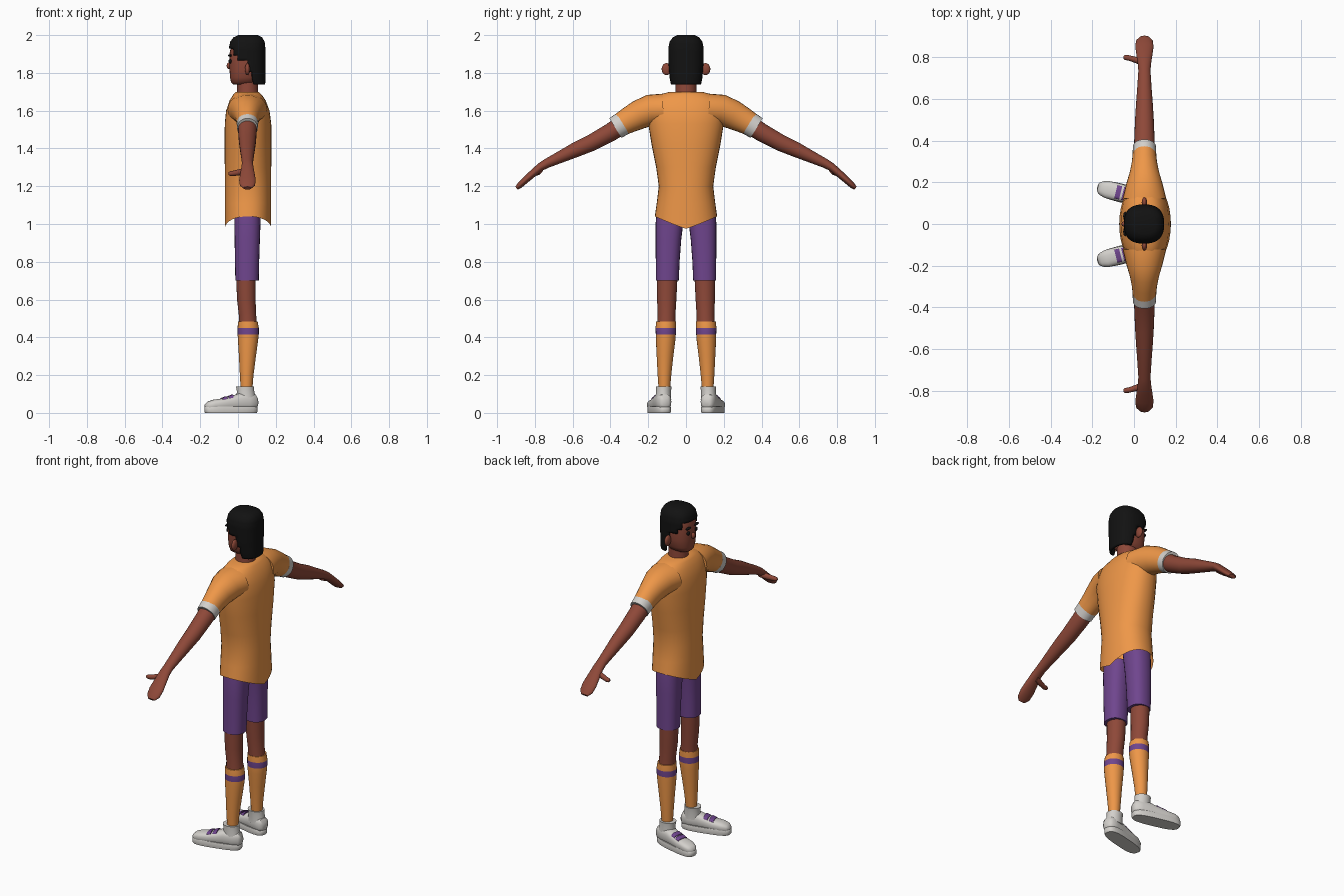
import bpy, bmesh, math
from mathutils import Vector, Matrix

if "Cube" in bpy.data.objects:
    bpy.data.objects.remove(bpy.data.objects["Cube"])

COLOURS = {
    "orange": (0.86, 0.31, 0.065, 1), "skin": (0.27, 0.065, 0.04, 1),
    "purple": (0.16, 0.06, 0.27, 1), "white": (0.65, 0.63, 0.6, 1),
    "black": (0.006, 0.006, 0.006, 1),
}
MATS = {}
for key, col in COLOURS.items():
    MATS[key] = bpy.data.materials.new(key)
    MATS[key].diffuse_color = col


def finish(name, bm, colours, mirror=False, sharp=50):
    bmesh.ops.recalc_face_normals(bm, faces=bm.faces)
    me = bpy.data.meshes.new(name)
    bm.to_mesh(me)
    bm.free()
    for c in colours:
        me.materials.append(MATS[c])
    for p in me.polygons:
        p.use_smooth = True
    me.set_sharp_from_angle(angle=math.radians(sharp))
    ob = bpy.data.objects.new(name, me)
    bpy.context.collection.objects.link(ob)
    if mirror:
        m = ob.modifiers.new("mirror", 'MIRROR')
        m.use_axis = (False, True, False)
    return ob


def loft(name, rings, colours, bands=None, n=24, p=1.0, caps=(True, True),
         mirror=False, hem=0.0, keep=None):
    """rings: (centre, u half-axis, v half-axis); bands: colour index per gap."""
    bm = bmesh.new()
    rows = []
    for i, (c, u, v) in enumerate(rings):
        row = []
        for k in range(n):
            a = 2 * math.pi * k / n
            ca, sa = math.cos(a), math.sin(a)
            co = (Vector(c) + Vector(u) * math.copysign(abs(ca) ** p, ca)
                  + Vector(v) * math.copysign(abs(sa) ** p, sa))
            if i == 0:
                co.z -= hem * (1 - abs(sa))
            row.append(bm.verts.new(co))
        rows.append(row)
    for i in range(len(rows) - 1):
        for k in range(n):
            j = (k + 1) % n
            f = bm.faces.new((rows[i][k], rows[i][j], rows[i + 1][j], rows[i + 1][k]))
            f.material_index = bands[i] if bands else 0
    if caps[0]:
        bm.faces.new(rows[0])
    if caps[1]:
        bm.faces.new(rows[-1])
    if keep:
        gone = [f for f in bm.faces if not keep(f.calc_center_median())]
        bmesh.ops.delete(bm, geom=gone, context='FACES')
    return finish(name, bm, colours, mirror)


def upright(rows, y=0.0):
    """Horizontal rings from (z, x centre, x half, y half[, y centre])."""
    return [((r[1], r[4] if len(r) > 4 else y, r[0]), (r[2], 0, 0), (0, r[3], 0)) for r in rows]


def limb(rows, x=0.05):
    """Rings along an arm from (y, z, x half, thickness half), square to the path."""
    out = []
    for i, (y, z, a, b) in enumerate(rows):
        q, r = rows[max(i - 1, 0)], rows[min(i + 1, len(rows) - 1)]
        d = Vector((0, r[0] - q[0], r[1] - q[1])).normalized()
        out.append(((x, y, z), (a, 0, 0), (0, -d.z * b, d.y * b)))
    return out


def ball(name, centre, size, colour, mirror=False):
    bm = bmesh.new()
    bmesh.ops.create_uvsphere(bm, u_segments=16, v_segments=10, radius=1,
                              matrix=Matrix.Translation(centre) @ Matrix.Diagonal((*size, 1)))
    return finish(name, bm, [colour], mirror)


# Shirt body with dipped hem, sleeves and cuffs
loft("shirt_body", upright([
    (1.04, .053, .123, .165), (1.11, .053, .123, .155), (1.20, .053, .123, .144),
    (1.30, .053, .123, .158), (1.42, .053, .124, .182), (1.53, .053, .123, .20),
    (1.60, .052, .115, .205), (1.655, .051, .095, .19), (1.685, .05, .075, .14),
    (1.70, .05, .06, .085)]), ["orange"], n=36, p=.9, caps=(False, True), hem=.065)
loft("sleeve", limb([(.12, 1.605, .105, .085), (.19, 1.602, .088, .083),
                     (.25, 1.578, .07, .077), (.30, 1.552, .06, .069),
                     (.343, 1.528, .056, .062)]), ["orange"], mirror=True)
loft("sleeve_cuff", limb([(.335, 1.532, .057, .063), (.374, 1.508, .055, .061)]),
     ["white"], mirror=True)

# Arm running into a flat mitten hand, with thumb
loft("arm_and_hand", limb([
    (.34, 1.525, .05, .05), (.40, 1.485, .049, .048), (.50, 1.43, .045, .044),
    (.58, 1.395, .04, .04), (.66, 1.357, .034, .032), (.735, 1.322, .029, .025),
    (.77, 1.302, .032, .022), (.81, 1.268, .038, .02), (.85, 1.233, .044, .018),
    (.88, 1.205, .04, .016), (.897, 1.19, .022, .01)]), ["skin"], mirror=True)
loft("thumb", [((.05, .775, 1.285), (0, .018, 0), (0, 0, .018)),
               ((.015, .785, 1.275), (0, .016, 0), (0, 0, .017)),
               ((-.025, .797, 1.268), (0, .013, 0), (0, 0, .014)),
               ((-.043, .799, 1.267), (0, .012, 0), (0, 0, .012)),
               ((-.051, .80, 1.267), (0, .006, 0), (0, 0, .006))],
     ["skin"], n=12, mirror=True)

# Shorts, legs, socks
loft("shorts_leg", upright([(.70, .048, .062, .061, .099), (.80, .048, .064, .063, .097),
                            (.92, .049, .067, .068, .093), (1.0, .05, .069, .073, .088),
                            (1.06, .05, .07, .074, .082)]), ["purple"], p=.85, mirror=True)
loft("leg", upright([(.46, .053, .048, .048, .105), (.52, .05, .046, .047, .103),
                     (.60, .044, .049, .051, .102), (.72, .042, .052, .055, .10)]),
     ["skin"], mirror=True)
loft("sock", upright([(.11, .045, .03, .029, .115), (.20, .046, .036, .036, .114),
                      (.30, .05, .045, .044, .111), (.38, .053, .053, .051, .108),
                      (.415, .054, .056, .053, .107), (.45, .054, .056, .054, .107),
                      (.485, .052, .052, .052, .106)]),
     ["orange", "purple"], bands=[0, 0, 0, 0, 1, 0], mirror=True)

# Shoes, toes turned outward
HEEL = Vector((.103, .108, 0))
DIR = Vector((-.97, .24, 0)).normalized()
SIDE = Vector((-DIR.y, DIR.x, 0))


def shoe_rings(rows):
    return [(HEEL + DIR * t + Vector((0, 0, (lo + hi) / 2)), SIDE * w, (0, 0, (hi - lo) / 2))
            for t, w, lo, hi in rows]


loft("shoe_upper", shoe_rings([
    (.0, .018, .035, .075), (.012, .034, .02, .098), (.05, .041, .015, .105),
    (.10, .041, .015, .104), (.14, .041, .015, .09), (.19, .043, .015, .077),
    (.24, .042, .015, .07), (.27, .033, .015, .06), (.285, .016, .02, .045)]),
    ["white"], p=.75, mirror=True)
loft("shoe_collar", upright([(.07, .043, .052, .042, .12), (.115, .04, .046, .04, .119),
                             (.14, .038, .048, .042, .118)]), ["white"], mirror=True)
mid = HEEL + DIR * .145
loft("shoe_sole", [(mid + Vector((0, 0, z)), DIR * .143 * s, SIDE * .045 * s)
                   for z, s in ((0, .97), (.006, 1), (.03, 1), (.034, .97))],
     ["white"], p=.65, n=32, mirror=True)
for i, (t, hi) in enumerate(((.138, .095), (.172, .086))):
    loft(f"shoe_strap_{i + 1}", shoe_rings([(t, .033, .05, hi + .002),
                                            (t + .024, .033, .05, hi - .007)]),
         ["purple"], p=.6, mirror=True)

# Neck and head
loft("neck", upright([(1.64, .05, .06, .06), (1.70, .05, .056, .056),
                      (1.79, .05, .055, .055)]), ["skin"])
loft("head", upright([(1.738, .025, .05, .04), (1.75, .03, .067, .06),
                      (1.775, .038, .08, .074), (1.82, .043, .088, .082),
                      (1.90, .046, .091, .085), (1.95, .05, .085, .08),
                      (1.98, .05, .06, .06)]), ["skin"], n=32, p=.85)
ball("ear", (.05, .103, 1.82), (.013, .026, .032), "skin", True)
ball("nose", (-.047, 0, 1.838), (.013, .013, .018), "skin")
ball("eye", (-.041, .036, 1.862), (.009, .012, .012), "black", True)
ball("eyebrow", (-.042, .037, 1.892), (.01, .022, .007), "black", True)

# Hair cap, cut away around the face and ears
HAIR = [(1.738, .066, .078, .08), (1.77, .055, .09, .087), (1.84, .05, .095, .092),
        (1.93, .048, .097, .094), (1.965, .05, .091, .087), (1.988, .052, .076, .07),
        (2.0, .053, .052, .047)]
rows = []
for a, b in zip(HAIR, HAIR[1:]):
    steps = max(1, round((b[0] - a[0]) / .012))
    rows += [tuple(p + (q - p) * s / steps for p, q in zip(a, b)) for s in range(steps)]
rows.append(HAIR[-1])


def is_hair(c):
    if c.z > 1.925:
        return True
    edge = -.025 if c.z > 1.895 else 0.0 if c.z > 1.86 else .045 if c.z > 1.80 else .075
    return c.x > edge


hair = loft("hair", upright(rows), ["black"], n=40, p=.8, caps=(False, True), keep=is_hair)
shell = hair.modifiers.new("thickness", 'SOLIDIFY')
shell.thickness = .012
shell.offset = -1

for m in bpy.data.materials:
    if m.users and not m.is_grease_pencil:
        m.use_nodes = True
        m.node_tree.nodes["Principled BSDF"].inputs["Base Color"].default_value = m.diffuse_color
